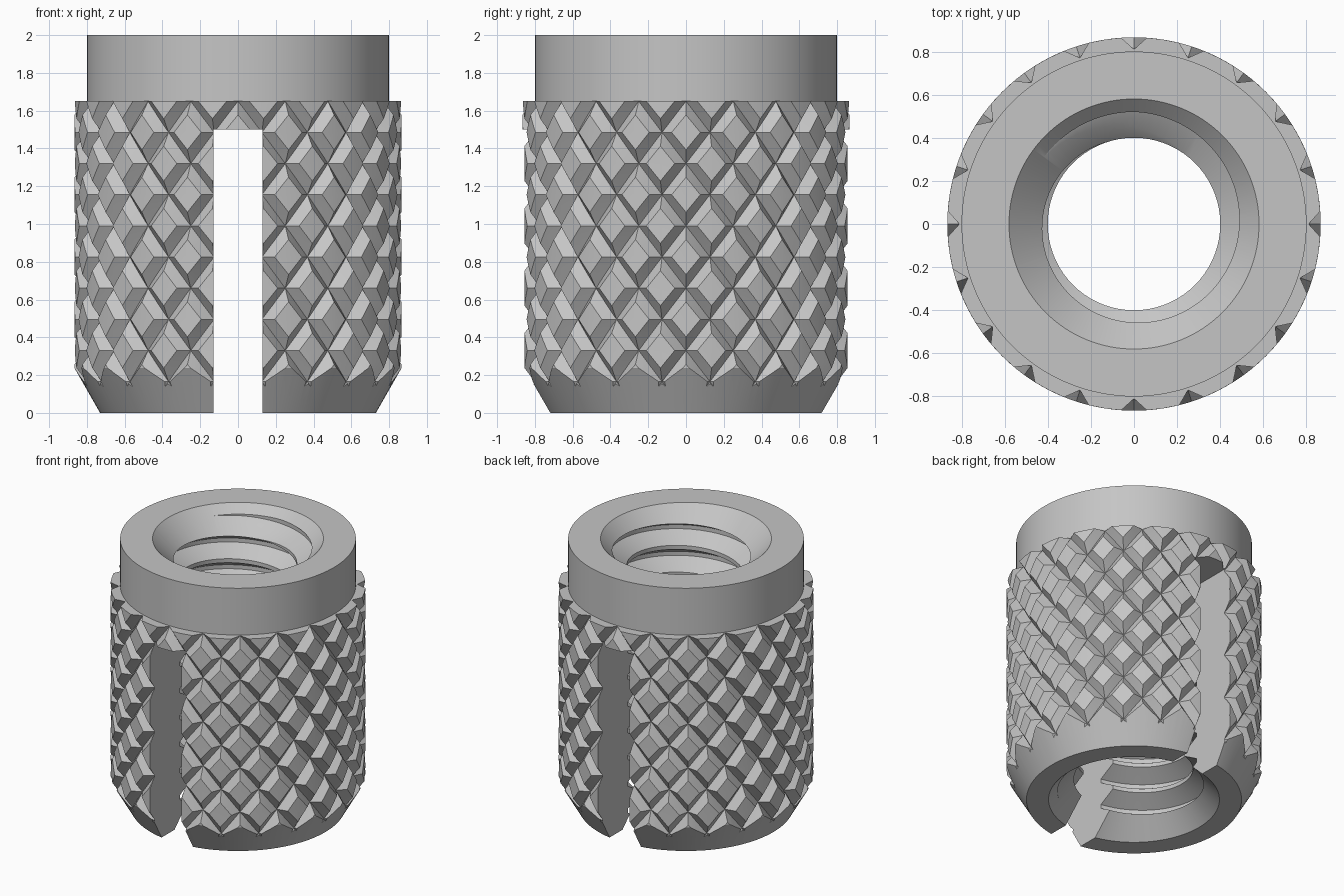
import bpy, bmesh, math

cube = bpy.data.objects.get("Cube")
if cube:
    bpy.data.objects.remove(cube)

R_OUT, R_COLLAR, SHOULDER = 0.866, 0.80, 1.65
STARTS, ROW, GROOVE, DEPTH = 20, 0.33, 0.22, 0.056
R_MINOR, R_MAJOR, PITCH = 0.40, 0.52, 0.20

steel = bpy.data.materials.new("plain grey steel")
steel.use_nodes = True
grey = (0.56, 0.56, 0.56, 1)
steel.diffuse_color = grey
steel.node_tree.nodes["Principled BSDF"].inputs["Base Color"].default_value = grey


def finish(name, bm):
    """Turn a bmesh into an object with outward normals."""
    bmesh.ops.recalc_face_normals(bm, faces=bm.faces)
    mesh = bpy.data.meshes.new(name)
    bm.to_mesh(mesh)
    bm.free()
    mesh.materials.append(steel)
    obj = bpy.data.objects.new(name, mesh)
    bpy.context.collection.objects.link(obj)
    return obj


def cap_ends(bm, low, high):
    """Weld a tube, trim it between two heights and close both ends."""
    bmesh.ops.remove_doubles(bm, verts=bm.verts, dist=1e-4)
    for z, up in ((low, -1), (high, 1)):
        bmesh.ops.bisect_plane(bm, geom=bm.verts[:] + bm.edges[:] + bm.faces[:], dist=1e-5,
                               plane_co=(0, 0, z), plane_no=(0, 0, up), clear_outer=True)
        rim = [e for e in bm.edges if e.is_boundary and
               all(abs(v.co.z - z) < 1e-4 for v in e.verts)]
        bmesh.ops.edgeloop_fill(bm, edges=rim)


def polar(r, angle, z):
    return (r * math.cos(angle), r * math.sin(angle), z)


def cone(name, r_low, r_high, low, high):
    bm = bmesh.new()
    bmesh.ops.create_cone(bm, cap_ends=True, segments=128, radius1=r_low,
                          radius2=r_high, depth=high - low)
    bmesh.ops.translate(bm, verts=bm.verts, vec=(0, 0, (low + high) / 2))
    return finish(name, bm)


def knurled_blank():
    """Cylinder cut by two crossing families of helical V grooves."""
    bm = bmesh.new()
    steps = (0, GROOVE, 0.5, 1 - GROOVE, 1)

    def point(i, k, a, b):
        cut = max(0, 1 - min(a, 1 - a, b, 1 - b) / GROOVE)
        u, v = i + a, i - k + b
        return bm.verts.new(polar(R_OUT - DEPTH * cut, math.pi * (u + v) / STARTS,
                                  SHOULDER + ROW * (u - v) / 2))

    for i in range(STARTS):
        for k in range(-11, 3):
            grid = [[point(i, k, a, b) for b in steps] for a in steps]
            for a in range(4):
                for b in range(4):
                    p, q = grid[a][b], grid[a + 1][b]
                    r, s = grid[a + 1][b + 1], grid[a][b + 1]
                    # Creases run from groove crossings to the land corners
                    same_side = (a < 2) == (b < 2)
                    tris = ((p, q, r), (p, r, s)) if same_side else ((p, q, s), (q, r, s))
                    for tri in tris:
                        bm.faces.new(tri)
    cap_ends(bm, -0.1, SHOULDER)
    return finish("knurled_insert", bm)


def thread_cutter():
    """Right-handed screw form that cuts the internal thread."""
    bm = bmesh.new()
    profile = ((0, R_MINOR), (0.35, R_MAJOR), (0.5, R_MAJOR), (0.85, R_MINOR), (1, R_MINOR))
    segments = 72
    for turn in range(-3, 13):
        rows = [[bm.verts.new(polar(r, math.tau * s / segments,
                                    PITCH * (turn + s / segments + f - 0.05)))
                 for f, r in profile] for s in range(segments + 1)]
        for lower, upper in zip(rows, rows[1:]):
            for j in range(len(profile) - 1):
                p, q, r, s = lower[j], upper[j], upper[j + 1], lower[j + 1]
                bm.faces.new((p, q, r))
                bm.faces.new((p, r, s))
    cap_ends(bm, -0.113, 2.117)
    return finish("thread_cutter", bm)


def slot_cutter():
    bm = bmesh.new()
    bmesh.ops.create_cube(bm, size=1)
    bmesh.ops.scale(bm, verts=bm.verts, vec=(0.26, 2.2, 1.7))
    bmesh.ops.translate(bm, verts=bm.verts, vec=(0, 0, 0.65))
    return finish("slot_cutter", bm)


# Knurled body, tapered nose, plain collar, countersunk threaded bore, cross slot
body = knurled_blank()
tools = [
    (cone("nose_taper", 0.73, 1.93, 0, 2.1), "INTERSECT"),
    (cone("collar", R_COLLAR, R_COLLAR, 1.2, 2), "UNION"),
    (thread_cutter(), "DIFFERENCE"),
    (cone("top_countersink", 0.37, 0.68, 1.79, 2.1), "DIFFERENCE"),
    (cone("bottom_countersink", 0.68, 0.37, -0.1, 0.21), "DIFFERENCE"),
    (slot_cutter(), "DIFFERENCE"),
]
for tool, operation in tools:
    tool.hide_render = True
    mod = body.modifiers.new(tool.name, "BOOLEAN")
    mod.solver = "EXACT"
    mod.operation = operation
    mod.object = tool

# Bake the cuts and drop the tools
bpy.context.view_layer.update()
result = bpy.data.meshes.new_from_object(
    body.evaluated_get(bpy.context.evaluated_depsgraph_get()))
body.modifiers.clear()
body.data = result
for tool, _ in tools:
    bpy.data.objects.remove(tool)

bpy.ops.object.select_all(action="DESELECT")
body.select_set(True)
bpy.context.view_layer.objects.active = body
bpy.ops.object.shade_smooth_by_angle(angle=math.radians(25))
